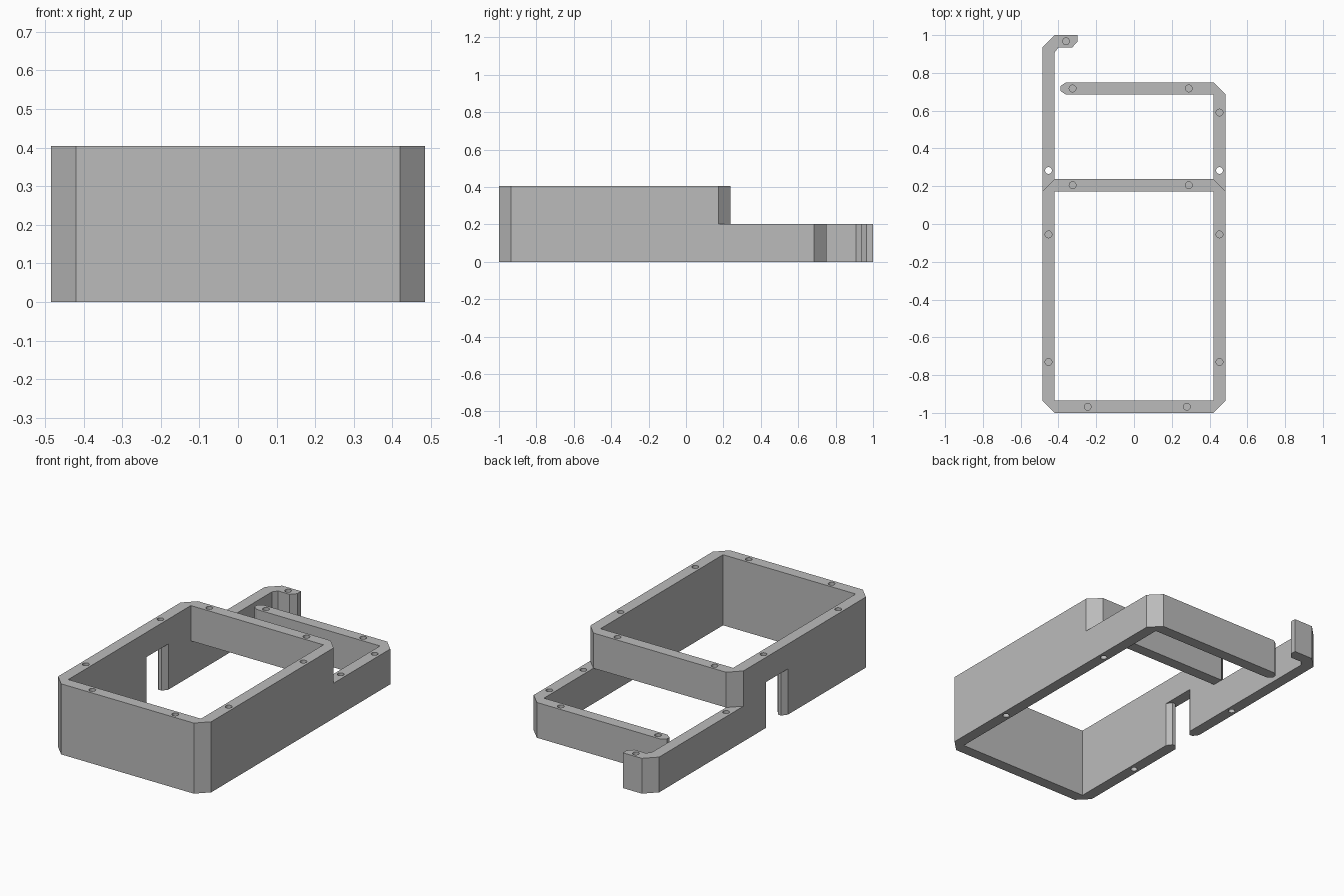
import bpy, bmesh
from mathutils import Vector

if "Cube" in bpy.data.objects:
    bpy.data.objects.remove(bpy.data.objects["Cube"], do_unlink=True)

# Main dimensions
W, IN = 0.485, 0.42        # outer and inner half widths
T = W - IN                 # wall thickness
CUT = 0.03                 # chamfer on free wall ends
STEP, TOP = 0.202, 0.404   # heights of the low and tall frames
CROSS, REAR = 0.238, 0.75  # rear faces of the cross wall and the rear wall
MID = (W + IN) / 2

grey = bpy.data.materials.new("plain grey")
grey.use_nodes = True
COLOUR = (0.5, 0.5, 0.5, 1)
grey.diffuse_color = COLOUR
grey.node_tree.nodes["Principled BSDF"].inputs["Base Color"].default_value = COLOUR


def prism(name, outline, z0, z1):
    """Extrude a plan outline between two heights."""
    bm = bmesh.new()
    face = bm.faces.new([bm.verts.new((x, y, z0)) for x, y in outline])
    new = bmesh.ops.extrude_face_region(bm, geom=[face])["geom"]
    verts = [v for v in new if isinstance(v, bmesh.types.BMVert)]
    bmesh.ops.translate(bm, verts=verts, vec=Vector((0, 0, z1 - z0)))
    bmesh.ops.recalc_face_normals(bm, faces=bm.faces)
    mesh = bpy.data.meshes.new(name)
    bm.to_mesh(mesh)
    bm.free()
    obj = bpy.data.objects.new(name, mesh)
    bpy.context.collection.objects.link(obj)
    mesh.materials.append(grey)
    return obj


def combine(target, tool, operation):
    """Apply a boolean and drop the helper object."""
    mod = target.modifiers.new("join", "BOOLEAN")
    mod.operation, mod.object, mod.solver = operation, tool, "EXACT"
    bpy.context.view_layer.objects.active = target
    bpy.ops.object.modifier_apply(modifier=mod.name)
    bpy.data.objects.remove(tool, do_unlink=True)


def drill(target, x, y, z0, z1, radius=0.018):
    bpy.ops.mesh.primitive_cylinder_add(vertices=24, radius=radius, depth=z1 - z0,
                                        location=(x, y, (z0 + z1) / 2))
    tool = bpy.context.object
    tool.hide_render = True
    tool.data.materials.append(grey)
    combine(target, tool, "DIFFERENCE")


# Low frame: rear wall, left wall, front wall, right wall and rear hook
low = [(-0.36, REAR), (IN, REAR), (W, REAR - T), (W, T - 1), (IN, -1), (-IN, -1),
       (-W, T - 1), (-W, 1 - T), (-IN, 1), (-0.3, 1), (-0.3, 0.965), (-0.327, 1 - T),
       (-0.4, 1 - T), (-IN, 0.908), (-IN, T - 1), (IN, T - 1), (IN, REAR - T),
       (-0.36, REAR - T), (-0.39, REAR - T + CUT / 1.5), (-0.39, REAR - CUT / 1.5)]
frame = prism("stepped_frame", low, 0, STEP)

# Tall frame: closed ring whose cross wall bridges above the low frame
tall = [(IN, CROSS), (W, CROSS - T), (W, T - 1), (IN, -1),
        (-IN, -1), (-W, T - 1), (-W, CROSS - T), (-IN, CROSS)]
ring = prism("upper_ring", tall, STEP, TOP)
opening = [(-IN, T - 1), (IN, T - 1), (IN, CROSS - T), (-IN, CROSS - T)]
combine(ring, prism("opening_cutter", opening, STEP - 0.1, TOP + 0.1), "DIFFERENCE")
combine(frame, ring, "UNION")

# Doorway in the right wall, with chamfered wall ends
half, centre = 0.1, -0.13
side = [(-W - 0.02, half), (-W, half), (-W + 0.022, half - CUT),
        (-IN - 0.022, half - CUT), (-IN, half), (-IN + 0.02, half)]
side = [(x, centre + y * s) for s, pts in ((1, side), (-1, side[::-1]))
        for x, y in [(p[0], p[1]) for p in pts]]
side = [(x, y) for x, y in side]
notch = prism("doorway_cutter", side, -0.1, 0.262)
notch.hide_render = True
combine(frame, notch, "DIFFERENCE")

# Blind screw holes in the top of each level
for x in (-0.245, 0.28):
    drill(frame, x, T / 2 - 1, TOP - 0.1, TOP + 0.05)
for x in (-0.325, 0.29):
    drill(frame, x, CROSS - T / 2, TOP - 0.1, TOP + 0.05)
    drill(frame, x, REAR - T / 2, STEP - 0.1, STEP + 0.05)
for x, y in ((MID, 0.59), (-0.36, 1 - T / 2)):
    drill(frame, x, y, STEP - 0.1, STEP + 0.05)
for x in (-MID, MID):
    for y in (-0.73, -0.055):
        drill(frame, x, y, TOP - 0.1, TOP + 0.05)
    # Through hole behind the tall frame and blind hole underneath
    drill(frame, x, 0.283, -0.05, STEP + 0.05)
    drill(frame, x, -0.54, -0.05, 0.1)

# Merge coplanar faces left by the joins
bm = bmesh.new()
bm.from_mesh(frame.data)
bmesh.ops.remove_doubles(bm, verts=bm.verts, dist=0.0001)
bmesh.ops.dissolve_limit(bm, angle_limit=0.01, verts=bm.verts, edges=bm.edges)
bm.to_mesh(frame.data)
bm.free()
for poly in frame.data.polygons:
    poly.use_smooth = False
